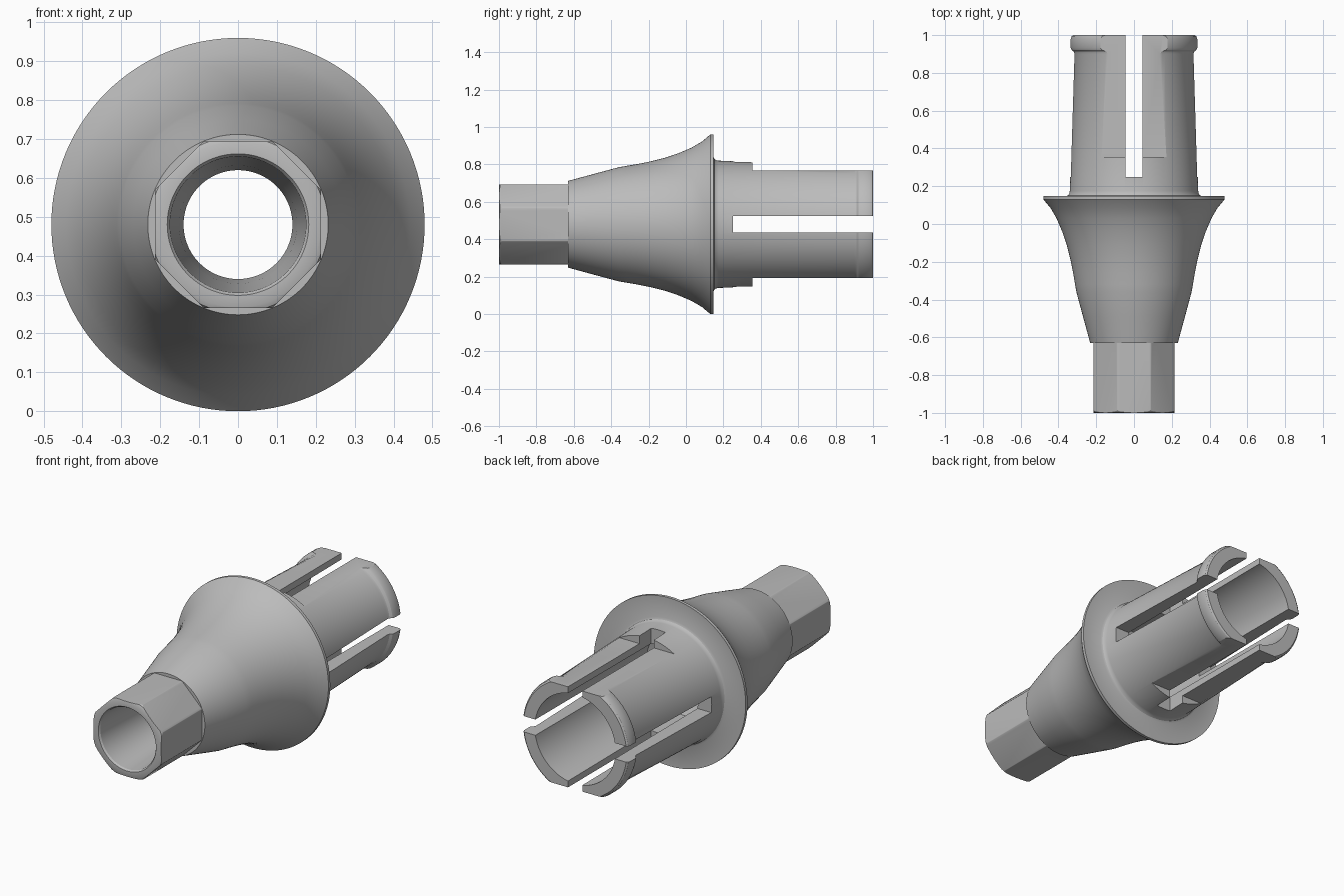
import bpy, bmesh, math
from mathutils import Matrix, Vector

if "Cube" in bpy.data.objects:
    bpy.data.objects.remove(bpy.data.objects["Cube"], do_unlink=True)

AXIS_Z = 0.48  # height of the long axis

metal = bpy.data.materials.new("satin grey metal")
metal.use_nodes = True
grey = (0.5, 0.5, 0.5, 1)
metal.diffuse_color = grey
metal.node_tree.nodes["Principled BSDF"].inputs["Base Color"].default_value = grey


def add_object(name, bm):
    bmesh.ops.recalc_face_normals(bm, faces=bm.faces)
    mesh = bpy.data.meshes.new(name)
    bm.to_mesh(mesh)
    bm.free()
    mesh.materials.append(metal)
    obj = bpy.data.objects.new(name, mesh)
    obj.location.z = AXIS_Z
    bpy.context.collection.objects.link(obj)
    return obj


def lathe(name, profile, steps=128):
    """Revolve a closed (radius, y) profile around the y axis."""
    bm = bmesh.new()
    verts = [bm.verts.new((r, y, 0)) for r, y in profile]
    edges = [bm.edges.new((a, b)) for a, b in zip(verts, verts[1:] + verts[:1])]
    bmesh.ops.spin(bm, geom=verts + edges, cent=(0, 0, 0), axis=(0, 1, 0),
                   angle=math.tau, steps=steps)
    bmesh.ops.remove_doubles(bm, verts=bm.verts, dist=1e-5)
    return add_object(name, bm)


def box(name, low, high):
    bm = bmesh.new()
    low, high = Vector(low), Vector(high)
    bmesh.ops.create_cube(bm, size=1, matrix=Matrix.Translation((low + high) / 2)
                          @ Matrix.Diagonal((*(high - low), 1)))
    return add_object(name, bm)


def cut(target, cutter, operation="DIFFERENCE"):
    cutter.hide_render = True
    mod = target.modifiers.new("cut", "BOOLEAN")
    mod.object, mod.operation, mod.solver = cutter, operation, "EXACT"
    bpy.context.view_layer.objects.active = target
    bpy.ops.object.modifier_apply(modifier=mod.name)
    bpy.data.objects.remove(cutter, do_unlink=True)


# Flared body with collar, tapered sleeve, end lip and stepped bore
flare = [(0.232, -0.63), (0.27, -0.49), (0.305, -0.36), (0.312, -0.32),
         (0.322, -0.26), (0.336, -0.19), (0.356, -0.11), (0.38, -0.04),
         (0.41, 0.03), (0.442, 0.085), (0.48, 0.13), (0.48, 0.147)]
sleeve = [(0.36, 0.147), (0.349, 0.152), (0.343, 0.161), (0.34, 0.175),
          (0.318, 0.9), (0.322, 0.912), (0.334, 0.922), (0.338, 0.932),
          (0.338, 0.98), (0.333, 0.994), (0.325, 1.0)]
bore = [(0.255, 1.0), (0.25, 0.0), (0.14, -0.06), (0.14, -0.4), (0.152, -0.63)]
body = lathe("flared_body", flare + sleeve + bore)

# Flats above and below the sleeve
for side in (-1, 1):
    zs = sorted((side * 0.287, side * 0.6))
    cut(body, box("flat_cutter", (-0.6, 0.355, zs[0]), (0.6, 1.1, zs[1])))

# Crossed slots splitting the sleeve into four fingers
cut(body, box("upright_slot", (-0.045, 0.25, -0.6), (0.045, 1.1, 0.6)))
cut(body, box("level_slot", (-0.6, 0.25, -0.045), (0.6, 1.1, 0.045)))

# Eight-sided connector with a chamfered tip
connector = lathe("octagonal_connector",
                  [(0.231, -0.63), (0.231, -0.985), (0.226, -0.994), (0.213, -1.0),
                   (0.182, -1.0), (0.175, -0.99), (0.152, -0.63)])
bm = bmesh.new()
apothem = 0.214
radius = apothem / math.cos(math.pi / 8)
bmesh.ops.create_cone(bm, cap_ends=True, segments=8, radius1=radius, radius2=radius,
                      depth=1, matrix=Matrix.Translation((0, -0.8, 0))
                      @ Matrix.Rotation(math.pi / 2, 4, "X")
                      @ Matrix.Rotation(math.pi / 8, 4, "Z"))
# Turn the prism if needed so a flat lies on top
top = max(v.co.z for v in bm.verts)
if top > apothem + 0.005:
    bmesh.ops.rotate(bm, verts=bm.verts, cent=(0, 0, 0),
                     matrix=Matrix.Rotation(math.pi / 8, 3, "Y"))
cut(connector, add_object("octagon_cutter", bm), "INTERSECT")

# Smooth round surfaces, crisp edges
for obj in (body, connector):
    bpy.ops.object.select_all(action="DESELECT")
    obj.select_set(True)
    bpy.context.view_layer.objects.active = obj
    bpy.ops.object.shade_smooth_by_angle(angle=math.radians(28))
